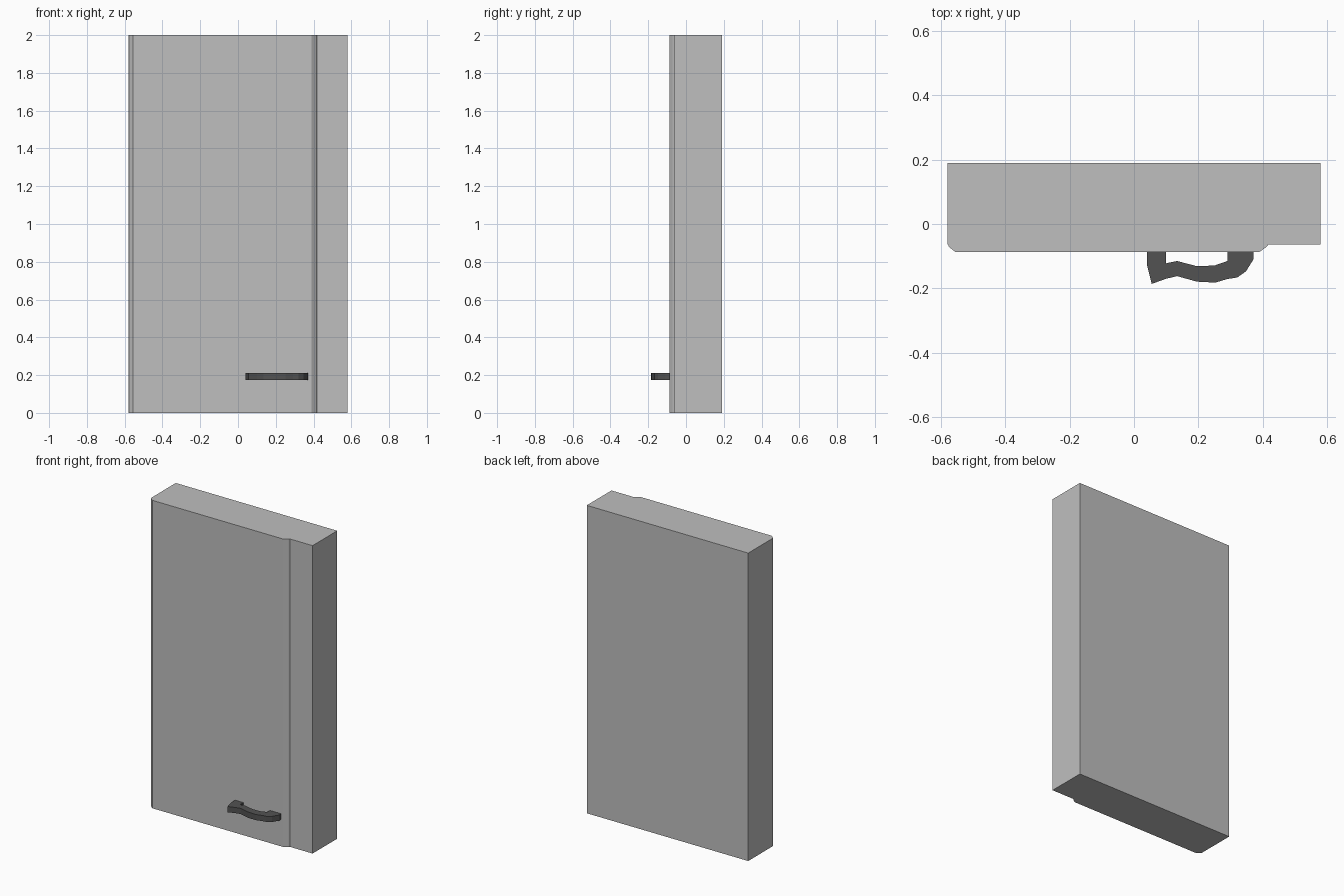
import bpy, bmesh

if "Cube" in bpy.data.objects:
    bpy.data.objects.remove(bpy.data.objects["Cube"])


def material(name, value):
    m = bpy.data.materials.new(name)
    m.diffuse_color = (value, value, value, 1)
    m.use_nodes = True
    m.node_tree.nodes["Principled BSDF"].inputs["Base Color"].default_value = m.diffuse_color
    return m


def extrude_plan(name, outline, z0, z1, mat):
    """Extrude a plan-view (x, y) outline from z0 up to z1."""
    bm = bmesh.new()
    face = bm.faces.new([bm.verts.new((x, y, z0)) for x, y in outline])
    result = bmesh.ops.extrude_face_region(bm, geom=[face])
    top = [v for v in result["geom"] if isinstance(v, bmesh.types.BMVert)]
    bmesh.ops.translate(bm, verts=top, vec=(0, 0, z1 - z0))
    bmesh.ops.recalc_face_normals(bm, faces=bm.faces)
    mesh = bpy.data.meshes.new(name)
    bm.to_mesh(mesh)
    bm.free()
    mesh.materials.append(mat)
    obj = bpy.data.objects.new(name, mesh)
    bpy.context.collection.objects.link(obj)
    return obj


grey = material("light_grey", 0.52)
dark = material("dark_grey", 0.085)

# Cabinet body
extrude_plan("cabinet_body",
             [(-0.58, -0.063), (0.58, -0.063), (0.58, 0.19), (-0.58, 0.19)],
             0, 2, grey)

# Door panel with chamfered long sides
extrude_plan("door_panel",
             [(-0.578, -0.06), (-0.576, -0.07), (-0.555, -0.087),
              (0.389, -0.087), (0.412, -0.071), (0.42, -0.06)],
             0, 2, grey)

# Wavy handle, its two feet set slightly into the door
extrude_plan("handle",
             [(0.04, -0.08), (0.04, -0.125), (0.055, -0.186), (0.10, -0.17),
              (0.134, -0.162), (0.195, -0.179), (0.252, -0.182),
              (0.29, -0.171), (0.321, -0.166), (0.348, -0.147),
              (0.371, -0.11), (0.371, -0.08), (0.29, -0.08),
              (0.29, -0.115), (0.25, -0.129), (0.195, -0.131),
              (0.134, -0.115), (0.10, -0.122), (0.10, -0.08)],
             0.175, 0.212, dark)
